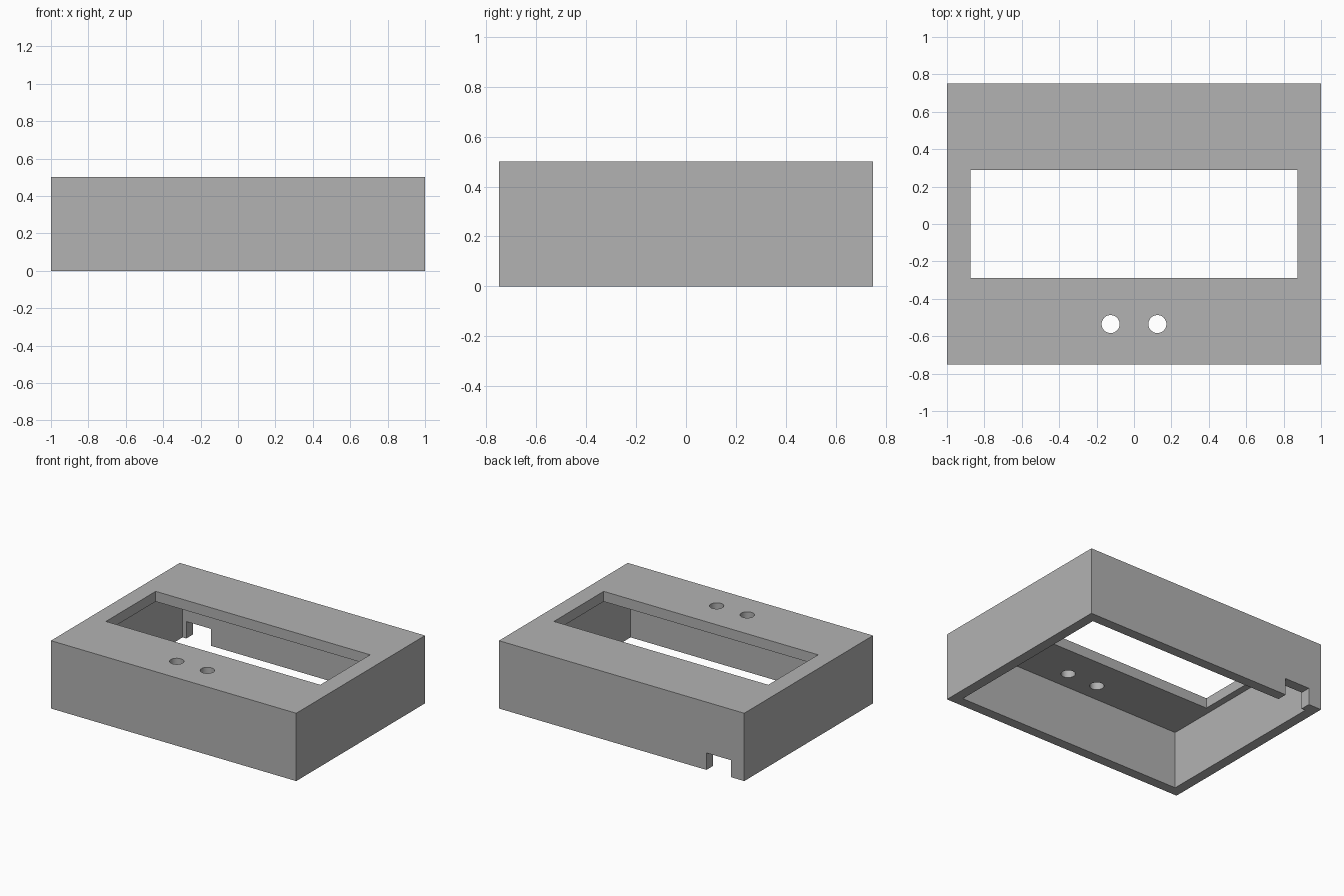
import bpy

cube = bpy.data.objects.get("Cube")
if cube:
    bpy.data.objects.remove(cube, do_unlink=True)

WALL, HEIGHT = 0.075, 0.5
HALF_X, HALF_Y = 1.0, 0.75

grey = bpy.data.materials.new("plain grey")
grey.use_nodes = True
grey.diffuse_color = (0.448, 0.448, 0.448, 1)
grey.node_tree.nodes["Principled BSDF"].inputs["Base Color"].default_value = grey.diffuse_color


def box(name, low, high):
    """Axis-aligned box between two corners."""
    centre = [(a + b) / 2 for a, b in zip(low, high)]
    bpy.ops.mesh.primitive_cube_add(size=1, location=centre)
    obj = bpy.context.object
    obj.name = name
    obj.scale = [b - a for a, b in zip(low, high)]
    bpy.ops.object.transform_apply(location=True, rotation=False, scale=True)
    obj.data.materials.append(grey)
    return obj


def cut(target, cutter):
    """Subtract the cutter from the target, then discard it."""
    cutter.hide_render = True
    mod = target.modifiers.new("cut", 'BOOLEAN')
    mod.operation = 'DIFFERENCE'
    mod.solver = 'EXACT'
    mod.object = cutter
    bpy.context.view_layer.objects.active = target
    bpy.ops.object.modifier_apply(modifier=mod.name)
    bpy.data.objects.remove(cutter, do_unlink=True)


# Outer case
case = box("case_lid", (-HALF_X, -HALF_Y, 0), (HALF_X, HALF_Y, HEIGHT))

# Hollow inside, open at the bottom
cut(case, box("cavity_cutter", (WALL - HALF_X, WALL - HALF_Y, -0.1),
              (HALF_X - WALL, HALF_Y - WALL, HEIGHT - WALL)))

# Display window in the top
cut(case, box("window_cutter", (-0.874, -0.29, 0.3), (0.874, 0.29, 0.6)))

# Cable notch in the lower edge of the back wall
cut(case, box("notch_cutter", (-0.894, 0.6, -0.1), (-0.692, 0.9, 0.125)))

# Two round button holes in front of the window
for side in (-1, 1):
    bpy.ops.mesh.primitive_cylinder_add(vertices=48, radius=0.048, depth=0.3,
                                        location=(side * 0.125, -0.535, 0.46))
    hole = bpy.context.object
    hole.name = "button_hole_cutter"
    hole.data.materials.append(grey)
    cut(case, hole)

# Smooth hole walls, sharp box edges
bpy.ops.object.select_all(action='DESELECT')
case.select_set(True)
bpy.context.view_layer.objects.active = case
bpy.ops.object.shade_smooth_by_angle()
